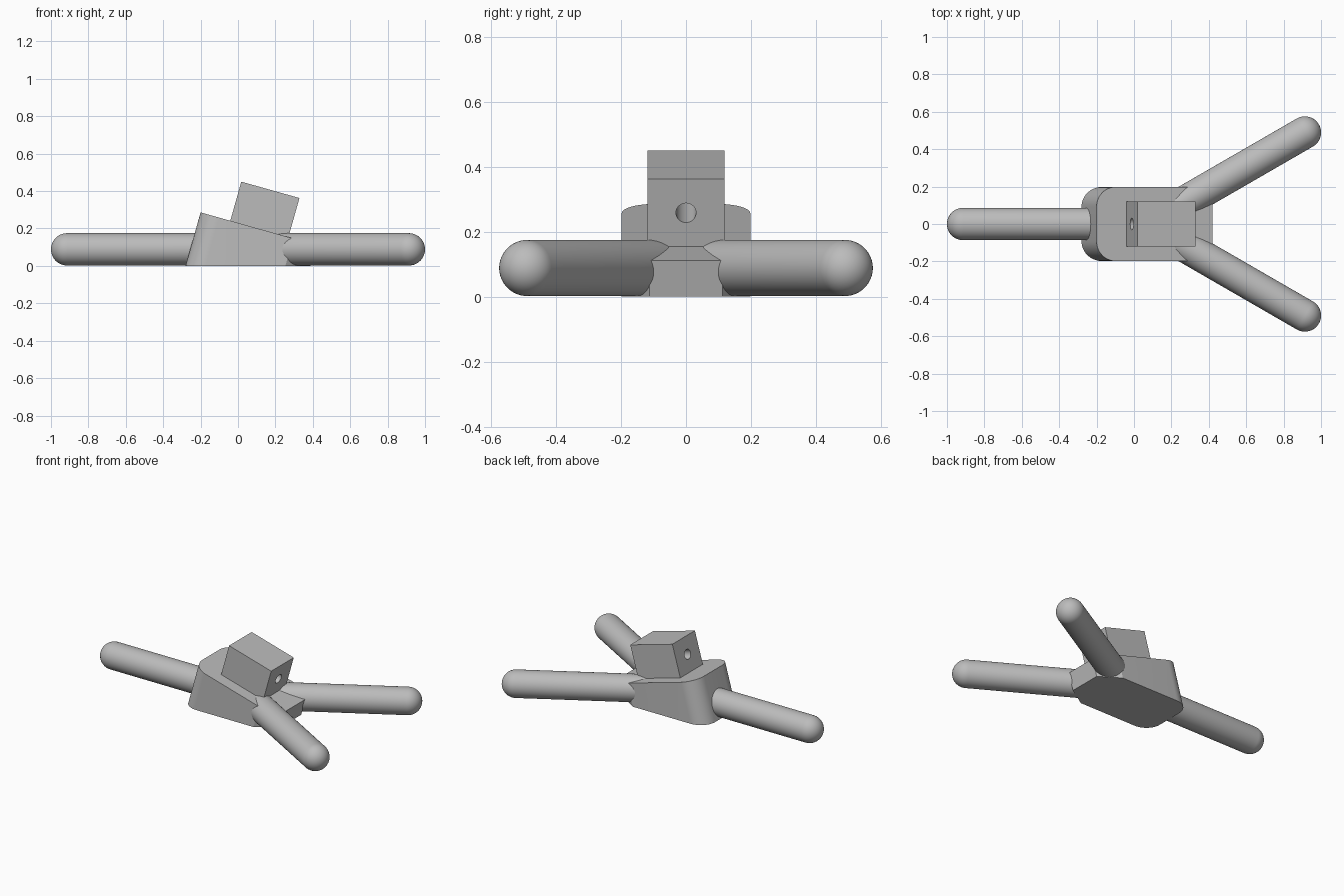
import bpy, bmesh, math
from mathutils import Matrix, Vector

if "Cube" in bpy.data.objects:
    bpy.data.objects.remove(bpy.data.objects["Cube"])

TILT = math.radians(15.7)
grey = bpy.data.materials.new("plain grey")
grey.diffuse_color = (0.5, 0.5, 0.5, 1)
grey.use_nodes = True
grey.node_tree.nodes["Principled BSDF"].inputs["Base Color"].default_value = grey.diffuse_color

# Sloped frame: origin at the rear top edge of the hub, x runs down the slope
slope = Matrix.Translation((-0.2, 0, 0.286)) @ Matrix.Rotation(TILT, 4, 'Y')


def finish(name, bm, smooth=True):
    bmesh.ops.recalc_face_normals(bm, faces=bm.faces)
    me = bpy.data.meshes.new(name)
    bm.to_mesh(me)
    bm.free()
    me.materials.append(grey)
    ob = bpy.data.objects.new(name, me)
    bpy.context.collection.objects.link(ob)
    if smooth:
        bpy.ops.object.select_all(action='DESELECT')
        bpy.context.view_layer.objects.active = ob
        ob.select_set(True)
        bpy.ops.object.shade_smooth_by_angle(angle=math.radians(30))
    return ob


# Hub: rounded rear corners, tapered front, extruded square to the slope
half, r, length = 0.198, 0.105, 0.644
side = [(r - r * math.cos(a), half - r + r * math.sin(a))
        for a in (math.pi / 2 * i / 12 for i in range(13))]
side += [(length - 0.13, half), (length, 0.112)]
outline = side + [(u, -v) for u, v in reversed(side)]
bm = bmesh.new()
top = bm.faces.new([bm.verts.new((u, v, 0)) for u, v in outline])
ext = bmesh.ops.extrude_face_region(bm, geom=[top], use_keep_orig=True)
bmesh.ops.translate(bm, vec=(0, 0, -0.6),
                    verts=[g for g in ext['geom'] if isinstance(g, bmesh.types.BMVert)])
bm.transform(slope)
# Flat underside on the ground
cut = bmesh.ops.bisect_plane(bm, geom=bm.verts[:] + bm.edges[:] + bm.faces[:],
                             plane_co=(0, 0, 0), plane_no=(0, 0, -1), clear_outer=True)
rim = [g for g in cut['geom_cut'] if isinstance(g, bmesh.types.BMEdge)]
bmesh.ops.holes_fill(bm, edges=rim, sides=0)
finish("hub", bm)

# Block on the hub with a bore running along the slope
u0, u1, h, w, bore = 0.165, 0.488, 0.217, 0.119, 0.031
bm = bmesh.new()
N = 32
rings = {}
for u in (u0, u1):
    inner, outer = [], []
    for i in range(N):
        a = 2 * math.pi * i / N
        c, s = math.cos(a), math.sin(a)
        m = max(abs(c), abs(s))
        inner.append(bm.verts.new((u, bore * c, h / 2 + bore * s)))
        outer.append(bm.verts.new((u, w * c / m, h / 2 + h / 2 * s / m)))
    rings[u] = (inner, outer)
(i0, o0), (i1, o1) = rings[u0], rings[u1]
for a, b in ((i0, o0), (o0, o1), (o1, i1), (i1, i0)):
    for k in range(N):
        n = (k + 1) % N
        bm.faces.new((a[k], a[n], b[n], b[k]))
bm.transform(slope)
finish("bored_block", bm)


# Legs: round bars with a domed tip, lathed about their own axis
def leg(name, start, tip):
    start, tip = Vector(start), Vector(tip)
    rad, run = 0.0865, (tip - start).length
    prof = [(0, 0), (rad, 0)]
    prof += [(rad * math.cos(a), run + rad * math.sin(a))
             for a in (math.pi / 2 * i / 12 for i in range(13))]
    bm = bmesh.new()
    vs = [bm.verts.new((p, 0, z)) for p, z in prof]
    es = [bm.edges.new(e) for e in zip(vs, vs[1:])]
    bmesh.ops.spin(bm, geom=vs + es, cent=(0, 0, 0), axis=(0, 0, 1),
                   angle=2 * math.pi, steps=40)
    bmesh.ops.remove_doubles(bm, verts=bm.verts, dist=1e-5)
    rot = (tip - start).to_track_quat('Z', 'Y').to_matrix().to_4x4()
    bm.transform(Matrix.Translation(start) @ rot)
    finish(name, bm)


Z = 0.0885
leg("rear_leg", (-0.15, 0, Z), (-0.9135, 0, Z))
for name, s in (("front_leg_left", 1), ("front_leg_right", -1)):
    leg(name, (0.15, s * 0.048, Z), (0.9135, s * 0.489, Z))
